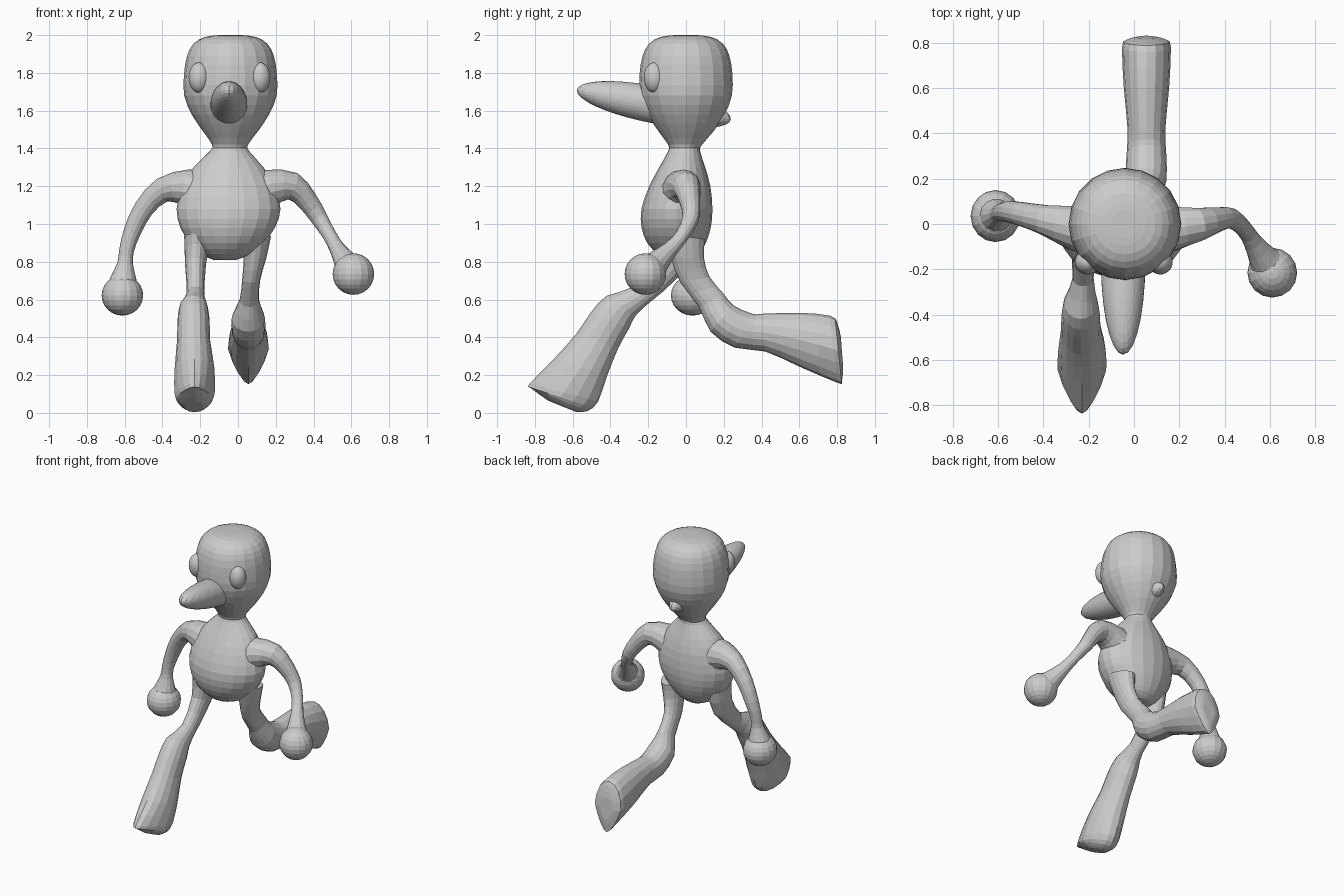
import bpy, bmesh, math
from mathutils import Vector

V = Vector


def catmull(p0, p1, p2, p3, t):
    return 0.5 * (2 * p1 + (p2 - p0) * t + (2 * p0 - 5 * p1 + 4 * p2 - p3) * t * t
                  + (3 * p1 - p0 - 3 * p2 + p3) * t ** 3)


def loft(name, sections, sides=16, steps=2):
    """Skin a tube over sections (centre, half axis u, half axis v, toe taper)."""
    n = len(sections)
    dense = []
    for i in range(n - 1):
        q = [sections[min(max(j, 0), n - 1)] for j in range(i - 1, i + 3)]
        for s in range(steps):
            dense.append([catmull(q[0][k], q[1][k], q[2][k], q[3][k], s / steps)
                          for k in range(4)])
    dense.append(sections[-1])
    bm = bmesh.new()
    rings = []
    for c, u, v, taper in dense:
        ring = []
        for i in range(sides):
            a = 2 * math.pi * i / sides
            w = 1 - taper * max(math.cos(a), 0)
            ring.append(bm.verts.new(c + u * math.cos(a) + v * math.sin(a) * w))
        rings.append(ring)
    for r, s in zip(rings, rings[1:]):
        for i in range(sides):
            j = (i + 1) % sides
            bm.faces.new((r[i], r[j], s[j], s[i]))
    bm.faces.new(rings[0])
    bm.faces.new(rings[-1])
    bmesh.ops.recalc_face_normals(bm, faces=bm.faces)
    me = bpy.data.meshes.new(name)
    bm.to_mesh(me)
    bm.free()
    ob = bpy.data.objects.new(name, me)
    bpy.context.collection.objects.link(ob)
    return ob


def tube(name, path):
    """Round tube through (x, y, z, radius) points."""
    pts = [V(p[:3]) for p in path]
    secs = []
    for i, p in enumerate(path):
        t = (pts[min(i + 1, len(pts) - 1)] - pts[max(i - 1, 0)]).normalized()
        u = V((0, 1, 0)).cross(t).normalized()
        secs.append((pts[i], u * p[3], t.cross(u) * p[3], 0.0))
    return loft(name, secs, 14)


def leg(name, rows):
    """Leg from side-view edges: x, (toe-side y, z), (heel-side y, z), half width, taper."""
    secs = []
    for x, a, b, w, taper in rows:
        a, b = V((x, *a)), V((x, *b))
        secs.append(((a + b) / 2, (a - b) / 2, V((w, 0, 0)), taper))
    return loft(name, secs, 16)


def ball(name, loc, radii, seg=16, rings=12):
    bpy.ops.mesh.primitive_uv_sphere_add(segments=seg, ring_count=rings, location=loc)
    ob = bpy.context.object
    ob.name = name
    ob.scale = radii
    return ob


# Head, neck and torso as one continuous skin: z, centre x, centre y, half x, half y
trunk = [
    (2.0, -.04, 0, .06, .06), (1.99, -.04, 0, .135, .135), (1.955, -.04, 0, .195, .195),
    (1.89, -.04, 0, .23, .23), (1.79, -.04, 0, .246, .246), (1.68, -.04, 0, .245, .243),
    (1.58, -.04, 0, .205, .205), (1.49, -.04, 0, .145, .145), (1.42, -.042, -.005, .095, .09),
    (1.385, -.045, -.01, .105, .085), (1.3, -.05, -.02, .185, .122), (1.2, -.05, -.033, .245, .162),
    (1.08, -.05, -.048, .275, .188), (.98, -.055, -.052, .25, .183), (.9, -.06, -.05, .195, .155),
    (.84, -.065, -.04, .13, .11), (.81, -.07, -.03, .06, .06)]
loft("head_and_torso",
     [(V((cx, cy, z)), V((rx, 0, 0)), V((0, ry, 0)), 0.0) for z, cx, cy, rx, ry in trunk], 20)

# Long nose, tilted slightly upward
nose = ball("nose", (-.048, -.17, 1.632), (.098, .415, .098), 28, 20)
nose.rotation_euler.x = -math.radians(11)

# Eyes
for side, x in (("left", -.206), ("right", .116)):
    eye = ball(side + "_eye", (x, -.168, 1.775), (.055, .055, .08), 28, 18)
    eye.data.shade_smooth()

# Arms
tube("left_arm", [(-.15, -.03, 1.15, .12), (-.27, -.015, 1.19, .1), (-.4, .02, 1.18, .066),
                  (-.5, .045, 1.08, .053), (-.56, .055, .96, .046), (-.59, .05, .86, .039),
                  (-.597, .045, .79, .042), (-.607, .04, .71, .07), (-.61, .035, .64, .09)])
tube("right_arm", [(.06, -.03, 1.14, .12), (.17, -.02, 1.19, .1), (.29, 0, 1.2, .074),
                   (.37, .02, 1.12, .055), (.43, .025, 1.03, .045), (.485, -.02, .94, .037),
                   (.525, -.08, .87, .042), (.57, -.15, .8, .065), (.6, -.19, .755, .09)])
ball("left_hand", (-.612, .035, .622), (.11, .115, .107))
ball("right_hand", (.611, -.215, .735), (.11, .11, .11))

# Leg striding forward
leg("front_leg", [
    (-.215, (-.17, .95), (.04, .92), .07, 0), (-.225, (-.17, .82), (-.02, .74), .055, 0),
    (-.225, (-.275, .67), (-.21, .57), .047, 0), (-.235, (-.42, .62), (-.27, .51), .074, 0),
    (-.235, (-.505, .53), (-.3, .45), .085, 0), (-.235, (-.58, .42), (-.36, .34), .088, 0),
    (-.23, (-.70, .285), (-.42, .19), .105, .1), (-.23, (-.828, .155), (-.465, .06), .107, .4),
    (-.23, (-.82, .13), (-.52, .01), .09, .5), (-.23, (-.73, .065), (-.58, .004), .05, .4)])

# Leg kicking back
leg("back_leg", [
    (.1, (-.12, .95), (.1, .92), .075, 0), (.09, (-.08, .82), (.095, .82), .06, 0),
    (.07, (-.03, .69), (.125, .72), .048, 0), (.06, (.07, .56), (.2, .63), .052, 0),
    (.055, (.13, .43), (.25, .57), .088, 0), (.055, (.26, .345), (.35, .525), .088, 0),
    (.055, (.42, .325), (.41, .525), .083, 0), (.055, (.6, .245), (.6, .53), .1, .1),
    (.055, (.80, .16), (.76, .515), .108, .4), (.055, (.825, .165), (.8, .48), .092, .5),
    (.055, (.832, .24), (.82, .4), .05, .4)])
